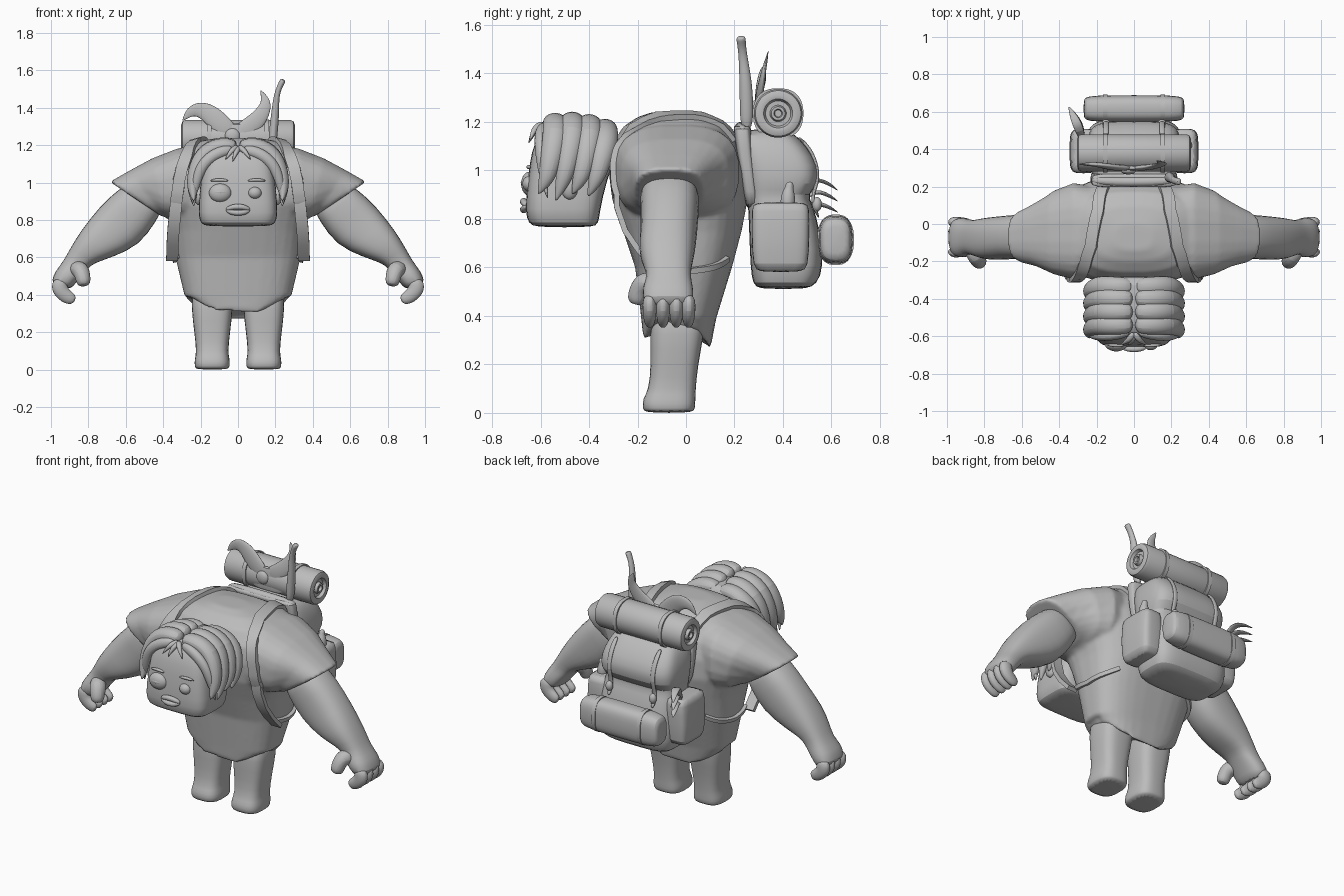
import bpy, bmesh, math
from mathutils import Vector
from mathutils.bvhtree import BVHTree

if "Cube" in bpy.data.objects:
    bpy.data.objects.remove(bpy.data.objects["Cube"])

clay = bpy.data.materials.new("plain_grey")
clay.use_nodes = True
clay.diffuse_color = (.5, .5, .5, 1)
clay.node_tree.nodes["Principled BSDF"].inputs["Base Color"].default_value = (.5, .5, .5, 1)
parts = []


def finish(name, bm, subdivide=0):
    bmesh.ops.recalc_face_normals(bm, faces=bm.faces)
    mesh = bpy.data.meshes.new(name)
    bm.to_mesh(mesh)
    bm.free()
    mesh.materials.append(clay)
    obj = bpy.data.objects.new(name, mesh)
    bpy.context.scene.collection.objects.link(obj)
    if subdivide:
        mod = obj.modifiers.new("smooth", 'SUBSURF')
        mod.levels = mod.render_levels = subdivide
    parts.append(obj)
    return obj


def add_loft(bm, rings, sides=16, power=2.0):
    """Skin rings given as (centre, U axis, V axis) with superellipse sections."""
    def bend(value):
        return math.copysign(abs(value) ** (2 / power), value)
    loops = []
    for centre, u, v in rings:
        angles = [math.tau * (i + .5) / sides for i in range(sides)]
        loops.append([bm.verts.new(centre + u * bend(math.cos(a)) + v * bend(math.sin(a)))
                      for a in angles])
    for low, high in zip(loops, loops[1:]):
        for i in range(sides):
            j = (i + 1) % sides
            bm.faces.new((low[i], low[j], high[j], high[i]))
    bm.faces.new(loops[0])
    bm.faces.new(loops[-1])
    return loops


def loft(name, rings, sides=16, power=2.0, subdivide=1):
    bm = bmesh.new()
    add_loft(bm, rings, sides, power)
    return finish(name, bm, subdivide)


def stack(rows, x=0):
    """Horizontal rings from (height, half width, front, back)."""
    return [(Vector((x, (f + b) / 2, z)), Vector((w, 0, 0)), Vector((0, (b - f) / 2, 0)))
            for z, w, f, b in rows]


def slanted(rows, s):
    """Limb rings from (top x, top z, bottom x, bottom z, front, back)."""
    rings = []
    for xt, zt, xb, zb, f, b in rows:
        rings.append((Vector((s * (xt + xb) / 2, (f + b) / 2, (zt + zb) / 2)),
                      Vector((s * (xt - xb) / 2, 0, (zt - zb) / 2)), Vector((0, (b - f) / 2, 0))))
    return rings


def tube(name, points, radii, flat=1.0, facing=(0, 1, 0), sides=8, power=2.0, subdivide=2):
    """Tapered strand; flat scales its thickness along the facing direction."""
    pts = [Vector(p) for p in points]
    rings = []
    for i, p in enumerate(pts):
        t = (pts[min(i + 1, len(pts) - 1)] - pts[max(i - 1, 0)]).normalized()
        n = Vector(facing)
        n = (n - t * n.dot(t)).normalized()
        rings.append((p, n * radii[i] * flat, t.cross(n) * radii[i]))
    return loft(name, rings, sides, power, subdivide)


def ball(name, location, scale):
    bm = bmesh.new()
    bmesh.ops.create_uvsphere(bm, u_segments=24, v_segments=14, radius=1)
    bmesh.ops.scale(bm, vec=scale, verts=bm.verts)
    bmesh.ops.translate(bm, vec=location, verts=bm.verts)
    return finish(name, bm)


def hoop(name, centre, ry, rz, width=.012):
    """Thin band wrapped round a roll lying along x."""
    c = Vector(centre)
    half = Vector((width, 0, 0))
    u, v = Vector((0, ry, 0)), Vector((0, 0, rz))
    return loft(name, [(c - half, u, v), (c + half, u, v)], 32, 2.4, 0)


# Shirt: torso and sleeves fused into one skin
bm = bmesh.new()
torso = [(.34, .255, -.175, .10), (.39, .285, -.185, .125), (.60, .335, -.21, .19),
         (.75, .355, -.26, .23), (.88, .39, -.305, .255), (1.0, .40, -.32, .25),
         (1.1, .37, -.31, .22), (1.18, .31, -.26, .17), (1.22, .22, -.2, .1), (1.24, .1, -.14, 0)]
loops = add_loft(bm, stack(torso), 32, 2.8)
for v in loops[0]:
    v.co.z = .29 + .1 * min(1, abs(v.co.x) / .25) ** 2 - (.035 if v.co.y > 0 else 0)
sleeve = [(.2, 1.2, .2, .78, -.28, .2), (.32, 1.185, .33, .8, -.295, .22),
          (.46, 1.13, .38, .81, -.27, .18), (.58, 1.065, .40, .82, -.23, .12),
          (.685, 1.005, .41, .82, -.21, .075)]
for s in (1, -1):
    add_loft(bm, slanted(sleeve, s), 24, 2.8)
shirt = finish("shirt", bm)
remesh = shirt.modifiers.new("fuse", 'REMESH')
remesh.mode = 'VOXEL'
remesh.voxel_size = .012
remesh.use_smooth_shade = True
relax = shirt.modifiers.new("relax", 'SMOOTH')
relax.factor, relax.iterations = .5, 4
bpy.context.view_layer.update()
skin = BVHTree.FromObject(shirt, bpy.context.evaluated_depsgraph_get())


def strap(name, points, width):
    """Flat band laid on the shirt surface."""
    samples = []
    for a, b in zip(points, points[1:]):
        samples += [Vector(a).lerp(Vector(b), k / 4) for k in range(4)]
    hits = [skin.find_nearest(p)[:2] for p in samples]
    rings = []
    for i, (p, n) in enumerate(hits):
        t = hits[min(i + 1, len(hits) - 1)][0] - hits[max(i - 1, 0)][0]
        rings.append((p + n * .006, n * .014, t.cross(n).normalized() * width))
    return loft(name, rings, 4, 50, 0)


# Limbs, hands and shoulder straps
arm = [(.54, 1.02, .38, .88, -.18, .04), (.64, .97, .44, .79, -.195, .06),
       (.745, .87, .52, .665, -.185, .05), (.845, .74, .67, .6, -.2, .04),
       (.90, .645, .77, .57, -.175, .025), (.935, .58, .80, .54, -.16, .02),
       (.975, .53, .82, .52, -.18, .03), (1.0, .48, .87, .46, -.18, .035),
       (.98, .44, .89, .43, -.16, .02)]
leg = [(0, .088, -.17, .03), (.015, .095, -.18, .038), (.06, .095, -.18, .04), (.09, .084, -.155, .04),
       (.2, .096, -.145, .05), (.32, .112, -.15, .075), (.46, .11, -.14, .09)]
for s, side in ((1, "left"), (-1, "right")):
    loft(side + "_arm", slanted(arm, s), 16, 2.6)
    loft(side + "_leg", stack(leg, s * .138), 20, 3)
    for k, y in enumerate((-.15, -.095, -.04, .01)):
        tube(f"{side}_finger_{k}", [(s * .95, y, .49), (s * .958, y, .43), (s * .92, y, .39),
                                   (s * .87, y, .368)], (.045, .05, .043, .03), .66)
    tube(side + "_thumb", [(s * .88, -.12, .54), (s * .84, -.175, .54), (s * .828, -.2, .49),
                           (s * .822, -.21, .445)], (.05, .055, .046, .036))
    strap(side + "_shoulder_strap",
          [(s * .17, .23, 1.15), (s * .2, .08, 1.25), (s * .24, -.12, 1.25), (s * .29, -.32, 1.12),
           (s * .32, -.34, .98), (s * .33, -.33, .9), (s * .335, -.31, .87)], .032)
    tube(side + "_strap_drop", [(s * .328, -.285, .92), (s * .335, -.285, .85), (s * .345, -.25, .75),
                                (s * .35, -.195, .67), (s * .352, -.12, .59)],
         (.012,) * 5, 2.7, (1, 0, 0), 4, 50, 0)
    strap(side + "_strap_tie", [(s * .36, -.14, .6), (s * .36, 0, .58), (s * .32, .12, .6),
                                (s * .26, .25, .63)], .012)

# Head and face
head = [(.765, .17, -.62, -.38), (.78, .2, -.65, -.36), (.83, .215, -.665, -.355), (.95, .205, -.655, -.33),
        (1.08, .195, -.64, -.28), (1.17, .17, -.6, -.28), (1.2, .13, -.55, -.3)]
loft("head", stack(head), 24, 4.5)
ball("right_eye", (-.095, -.645, .945), (.06, .035, .05))
ball("left_eye", (.09, -.645, .945), (.036, .03, .032))
tube("right_eyelid", [(-.155, -.65, .94), (-.095, -.68, .955), (-.035, -.65, .94)], (.012, .014, .012))
for s, side in ((1, "left"), (-1, "right")):
    tube(side + "_brow", [(s * .05, -.65, 1.01), (s * .1, -.65, 1.017), (s * .15, -.645, 1.01)],
         (.007, .011, .006))
    ball(side + "_ear", (s * .21, -.48, .93), (.025, .035, .05))
for z, name in ((.872, "upper_lip"), (.838, "lower_lip")):
    tube(name, [(-.065, -.66, .855), (-.03, -.67, z), (.03, -.67, z), (.065, -.66, .855)],
         (.011, .017, .017, .011))

# Hair: overlapping locks parted in the middle, plus a thin fringe
locks = ((-.335, 1.165, .89), (-.4, 1.185, .9), (-.47, 1.195, .87), (-.54, 1.19, .9))
for s, side in ((1, "left"), (-1, "right")):
    for k, (y, top, tip) in enumerate(locks):
        tube(f"{side}_hair_lock_{k}",
             [(0, y, top), (s * .1, y, top + .012), (s * .19, y + .005, top - .035),
              (s * .235, y - .015, 1.05), (s * .245, y - .035, .96), (s * .235, y - .07, tip)],
             (.046, .05, .052, .044, .032, .004), 1.15)
    tube(side + "_front_lock", [(s * .02, -.58, 1.18), (s * .12, -.6, 1.16), (s * .2, -.6, 1.09),
                                (s * .23, -.59, .98), (s * .245, -.57, .88)],
         (.03, .036, .034, .026, .003), .8)
    tube(side + "_fringe", [(0, -.58, 1.19), (s * .03, -.625, 1.18), (s * .07, -.645, 1.12)], (.02, .017, .003))
tube("middle_fringe", [(.01, -.58, 1.19), (-.01, -.625, 1.17), (-.03, -.65, 1.11)], (.02, .016, .003))

# Backpack body, panel and side pockets
pack = [(.51, .2, .3, .5), (.53, .24, .275, .54), (.6, .255, .265, .57), (.75, .25, .26, .555),
        (.87, .24, .255, .52), (.9, .235, .25, .50), (.94, .25, .245, .55), (1.02, .25, .23, .555),
        (1.1, .23, .215, .5), (1.15, .2, .21, .45), (1.17, .15, .23, .4)]
loft("pack_body", stack(pack), 24, 4)
panel = [(.84, .2, .25, .3), (.88, .23, .24, .3), (1.12, .235, .2, .27), (1.18, .23, .195, .27),
         (1.185, .2, .2, .26)]
loft("pack_panel", stack(panel), 24, 5)
tube("panel_rim", [(-.235, .235, 1.165), (-.1, .225, 1.175), (.1, .225, 1.175), (.235, .235, 1.165)],
     (.025, .028, .028, .025))
pocket = [(.58, .05, .3, .48), (.6, .07, .275, .505), (.72, .078, .27, .51), (.85, .068, .27, .51),
          (.87, .06, .28, .5)]
for s, side in ((1, "left"), (-1, "right")):
    loft(side + "_pocket", stack(pocket, s * .27), 20, 4.5)
    tube(side + "_pack_strap", [(s * .15, .46, 1.14), (s * .15, .525, 1.08), (s * .15, .555, .96),
                                (s * .15, .51, .89), (s * .15, .55, .8)], (.016,) * 5, .5)
    hoop(side + "_bedroll_band", (s * .155, .38, 1.235), .104, .104)
    hoop(side + "_pouch_band", (s * .155, .617, .714), .076, .105)
    ball(side + "_buckle", (s * .15, .54, .86), (.022, .02, .03))

# Bedroll with ringed ends, and the small roll behind
ends = [(.285, .001), (.285, .014), (.30, .018), (.30, .028), (.282, .034), (.282, .052),
        (.30, .06), (.304, .075), (.296, .094), (.28, .1)]
outline = [(-x, r) for x, r in ends] + list(reversed(ends))
loft("bedroll", [(Vector((x, .38, 1.235)), Vector((0, r, 0)), Vector((0, 0, r)))
                 for x, r in outline], 32, 2, 0)
tube("lower_roll", [(x, .617, .714) for x in (-.27, -.26, -.22, 0, .22, .26, .27)],
     (.045, .06, .072, .073, .072, .06, .045), 1.42, (0, 0, 1), 16, 3, 1)

# Horned plate, curved rod, bottle and leaves carried on the pack
plate = [(1.17, .10, .285, .31), (1.2, .13, .285, .315), (1.28, .11, .285, .315), (1.32, .05, .29, .31)]
loft("horned_plate", stack(plate, 0), 16, 3)
ball("plate_boss", (-.03, .285, 1.25), (.04, .02, .04))
tube("right_horn", [(-.03, .3, 1.25), (-.09, .3, 1.31), (-.15, .31, 1.37), (-.21, .32, 1.395),
                    (-.26, .32, 1.38), (-.298, .32, 1.33)], (.055, .062, .058, .046, .03, .002), .3)
tube("left_horn", [(0, .3, 1.25), (.06, .3, 1.3), (.115, .31, 1.345), (.15, .32, 1.41),
                   (.145, .33, 1.45), (.12, .34, 1.495)], (.055, .055, .05, .036, .024, .002), .3)
tube("curved_rod", [(.18, .25, 1.16), (.19, .25, 1.28), (.2, .245, 1.38), (.205, .235, 1.47),
                    (.23, .228, 1.53), (.245, .226, 1.553)], (.024, .026, .023, .016, .016, .02), 1.2)
tube("bottle", [(.28, .42, .82), (.28, .42, .9), (.28, .425, .925), (.28, .43, .955)],
     (.035, .034, .018, .018))
for k in range(3):
    tube(f"leaf_{k}", [(-.27, .43, .82), (-.29, .5 + .01 * k, .965 - .05 * k),
                       (-.32, .57, .96 - .05 * k), (-.35, .63, .915 - .045 * k)],
         (.012, .028, .026, .003), .4, (0, 0, 1))

# Smooth shading that keeps the hard edges
for obj in parts:
    obj.select_set(True)
bpy.context.view_layer.objects.active = shirt
bpy.ops.object.shade_smooth_by_angle(angle=math.radians(40))
